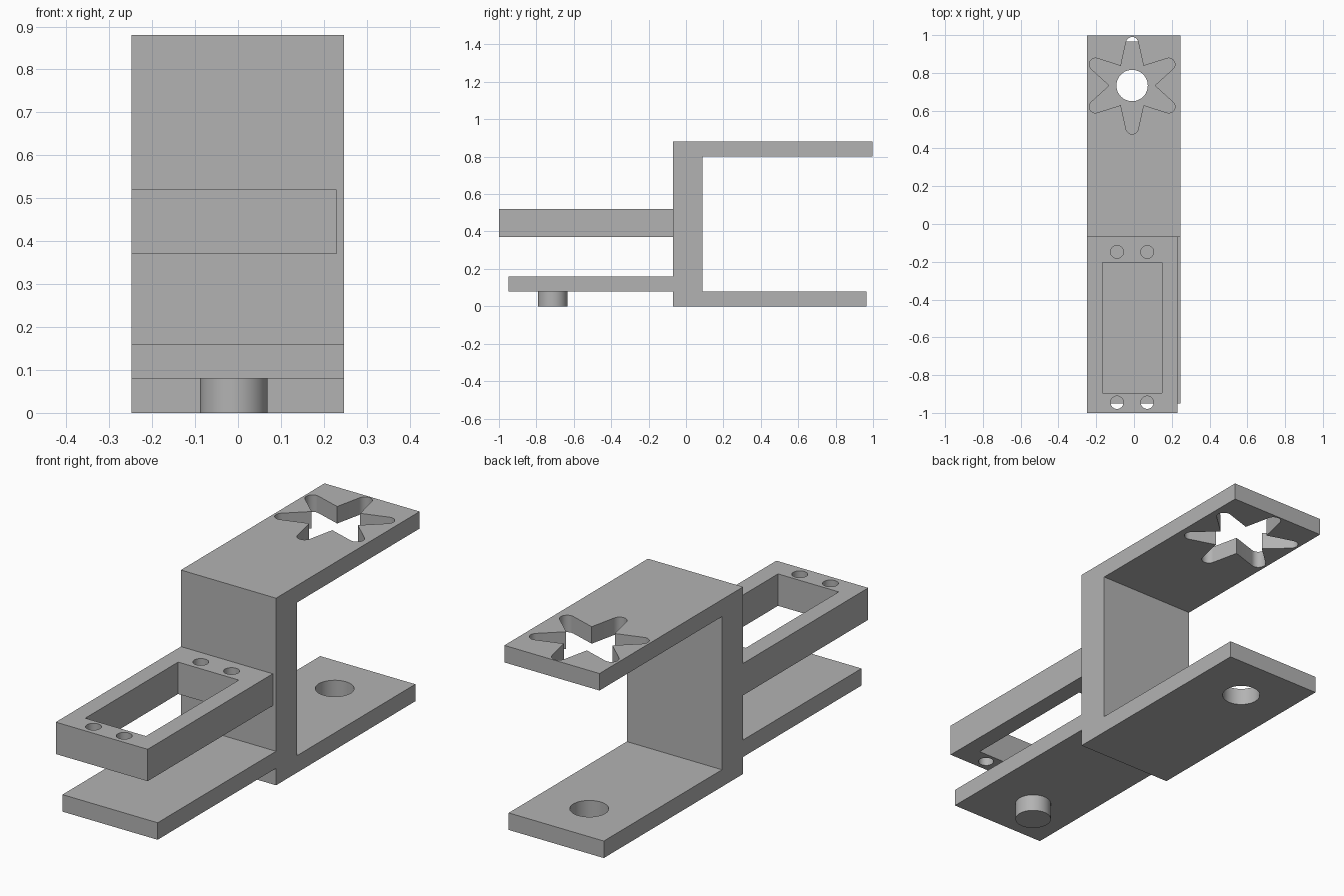
import bpy, bmesh
from math import sin, cos, pi, radians
from mathutils import Vector

default = bpy.data.objects.get("Cube")
if default:
    bpy.data.objects.remove(default, do_unlink=True)

grey = bpy.data.materials.new("plain grey")
grey.use_nodes = True
grey.diffuse_color = (0.45, 0.45, 0.45, 1)
grey.node_tree.nodes["Principled BSDF"].inputs["Base Color"].default_value = grey.diffuse_color

LEFT, RIGHT = 0.247, -0.248    # bracket sides
MID = -0.01                    # axis of pin, pivot hole and horn


def prism(name, outline, sweep):
    """Solid made by sweeping a closed 3D outline along a vector."""
    bm = bmesh.new()
    face = bm.faces.new([bm.verts.new(p) for p in outline])
    top = bmesh.ops.extrude_face_region(bm, geom=[face])
    moved = [v for v in top["geom"] if isinstance(v, bmesh.types.BMVert)]
    bmesh.ops.translate(bm, verts=moved, vec=Vector(sweep))
    bmesh.ops.recalc_face_normals(bm, faces=bm.faces)
    mesh = bpy.data.meshes.new(name)
    bm.to_mesh(mesh)
    bm.free()
    mesh.materials.append(grey)
    obj = bpy.data.objects.new(name, mesh)
    bpy.context.collection.objects.link(obj)
    return obj


def box(name, x0, x1, y0, y1, z0, z1):
    corners = [(x0, y0, z0), (x1, y0, z0), (x1, y1, z0), (x0, y1, z0)]
    return prism(name, corners, (0, 0, z1 - z0))


def cylinder(name, x, y, r, z0, z1, sides=48):
    ring = [(x + r * cos(2 * pi * i / sides), y + r * sin(2 * pi * i / sides), z0)
            for i in range(sides)]
    return prism(name, ring, (0, 0, z1 - z0))


def cut(obj, cutters):
    """Subtract the cutters, then discard them."""
    for c in cutters:
        mod = obj.modifiers.new("cut", 'BOOLEAN')
        mod.operation, mod.solver, mod.object = 'DIFFERENCE', 'EXACT', c
        bpy.context.view_layer.objects.active = obj
        bpy.ops.object.modifier_apply(modifier=mod.name)
        bpy.data.objects.remove(c, do_unlink=True)


def star_outline(x, y, z, notch=0.12, reach=0.224, tip=0.033, arms=6):
    """Star with tapered, round-ended arms."""
    pts = []
    for k in range(arms):
        a = pi / 2 + k * 2 * pi / arms
        n = a - pi / arms
        pts.append((x + notch * cos(n), y + notch * sin(n), z))
        for i in range(11):
            t = a + radians(-82 + 16.4 * i)
            pts.append((x + reach * cos(a) + tip * cos(t),
                        y + reach * sin(a) + tip * sin(t), z))
    return pts


# Bracket: upright wall, two rear arms and the front shelf in one profile
profile = [(-0.07, 0), (0.965, 0), (0.965, 0.08), (0.087, 0.08), (0.087, 0.8),
           (0.997, 0.8), (0.997, 0.88), (-0.07, 0.88), (-0.07, 0.16),
           (-0.95, 0.16), (-0.95, 0.08), (-0.07, 0.08)]
bracket = prism("bracket", [(RIGHT, y, z) for y, z in profile], (LEFT - RIGHT, 0, 0))
cut(bracket, [
    cylinder("pivot_hole", MID, 0.733, 0.083, -0.1, 0.2),
    prism("horn_slot", star_outline(MID, 0.733, 0.7), (0, 0, 0.3)),
])

# Motor frame with its window and screw holes
frame = box("motor_frame", RIGHT, 0.23, -1, -0.07, 0.37, 0.52)
cut(frame, [box("window", -0.168, 0.148, -0.895, -0.205, 0.3, 0.6)] +
    [cylinder("screw_hole", MID + side * 0.08, y, 0.034, 0.3, 0.6, 32)
     for side in (-1, 1) for y in (-0.945, -0.148)])

# Pivot pin under the shelf
pin = cylinder("pivot_pin", MID, -0.713, 0.079, 0, 0.08)

for obj in (bracket, frame, pin):
    bpy.ops.object.select_all(action='DESELECT')
    obj.select_set(True)
    bpy.context.view_layer.objects.active = obj
    bpy.ops.object.shade_smooth_by_angle(angle=radians(30))
